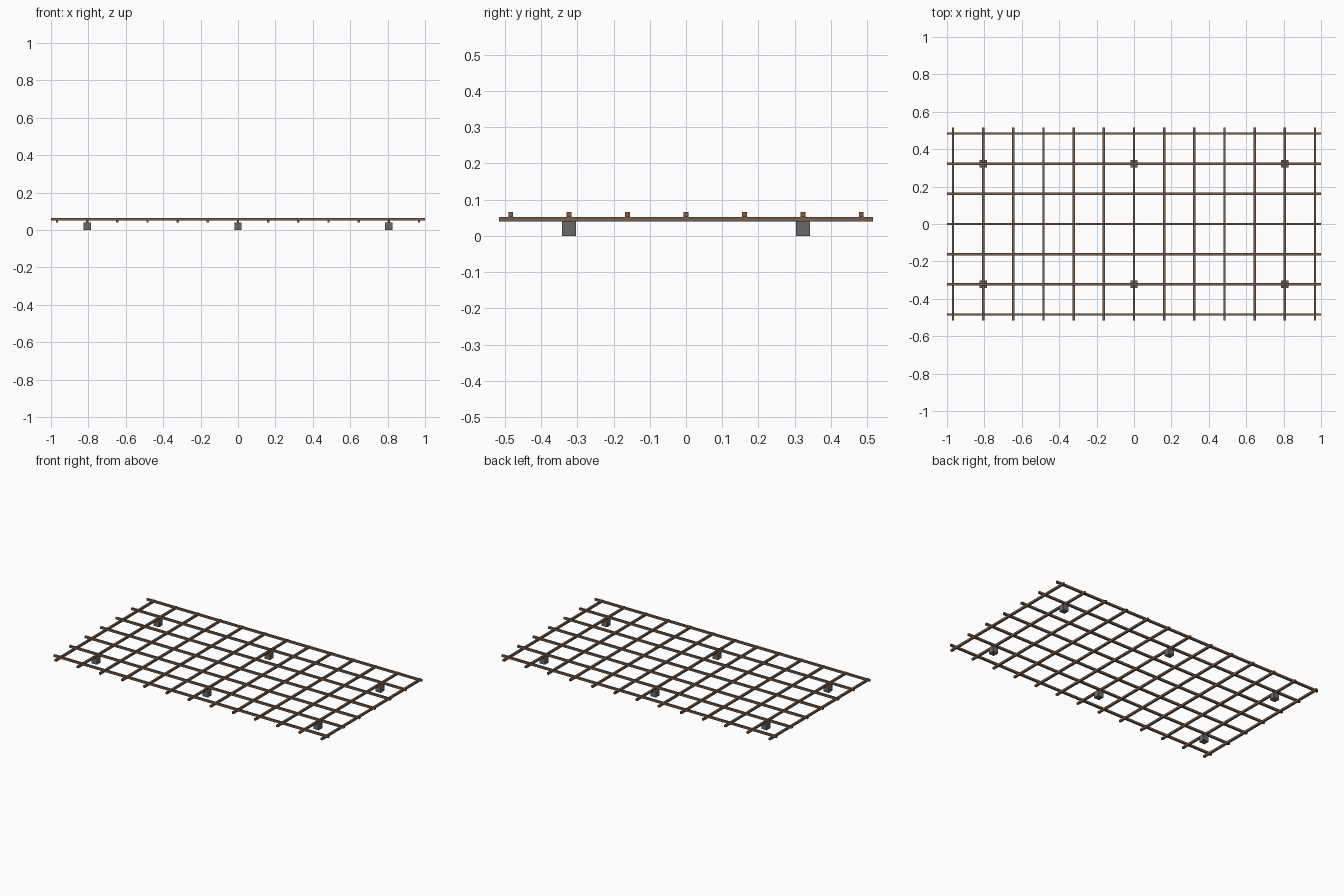
import bpy

# Remove the default cube
cube = bpy.data.objects.get("Cube")
if cube:
    bpy.data.objects.remove(cube, do_unlink=True)


def material(name, rgb):
    mat = bpy.data.materials.new(name)
    mat.use_nodes = True
    colour = (*rgb, 1)
    mat.diffuse_color = colour
    mat.node_tree.nodes["Principled BSDF"].inputs["Base Color"].default_value = colour
    return mat


def box(name, centre, size, mat):
    bpy.ops.mesh.primitive_cube_add(size=1, location=centre)
    obj = bpy.context.object
    obj.name = name
    obj.scale = size
    bpy.ops.object.transform_apply(location=False, rotation=False, scale=True)
    obj.data.materials.append(mat)
    return obj


rust = material("rusty steel", (0.19, 0.115, 0.073))
grey = material("concrete grey", (0.145, 0.138, 0.132))

PITCH = 0.1613
BAR = 0.0129
BLOCK = 0.0387
BLOCK_H = 0.0395
LENGTH, WIDTH = 2.0, 1.032

# Lower layer: cross bars running front to back
for i in range(-6, 7):
    box("cross_bar", (i * PITCH, 0, BLOCK_H + BAR / 2), (BAR, WIDTH, BAR), rust)

# Upper layer: long bars running side to side
for j in range(-3, 4):
    box("long_bar", (0, j * PITCH, BLOCK_H + BAR * 1.5), (LENGTH, BAR, BAR), rust)

# Spacer blocks under the mesh
for i in (-5, 0, 5):
    for j in (-2, 2):
        box("spacer_block", (i * PITCH, j * PITCH, BLOCK_H / 2),
            (BLOCK, BLOCK, BLOCK_H), grey)
